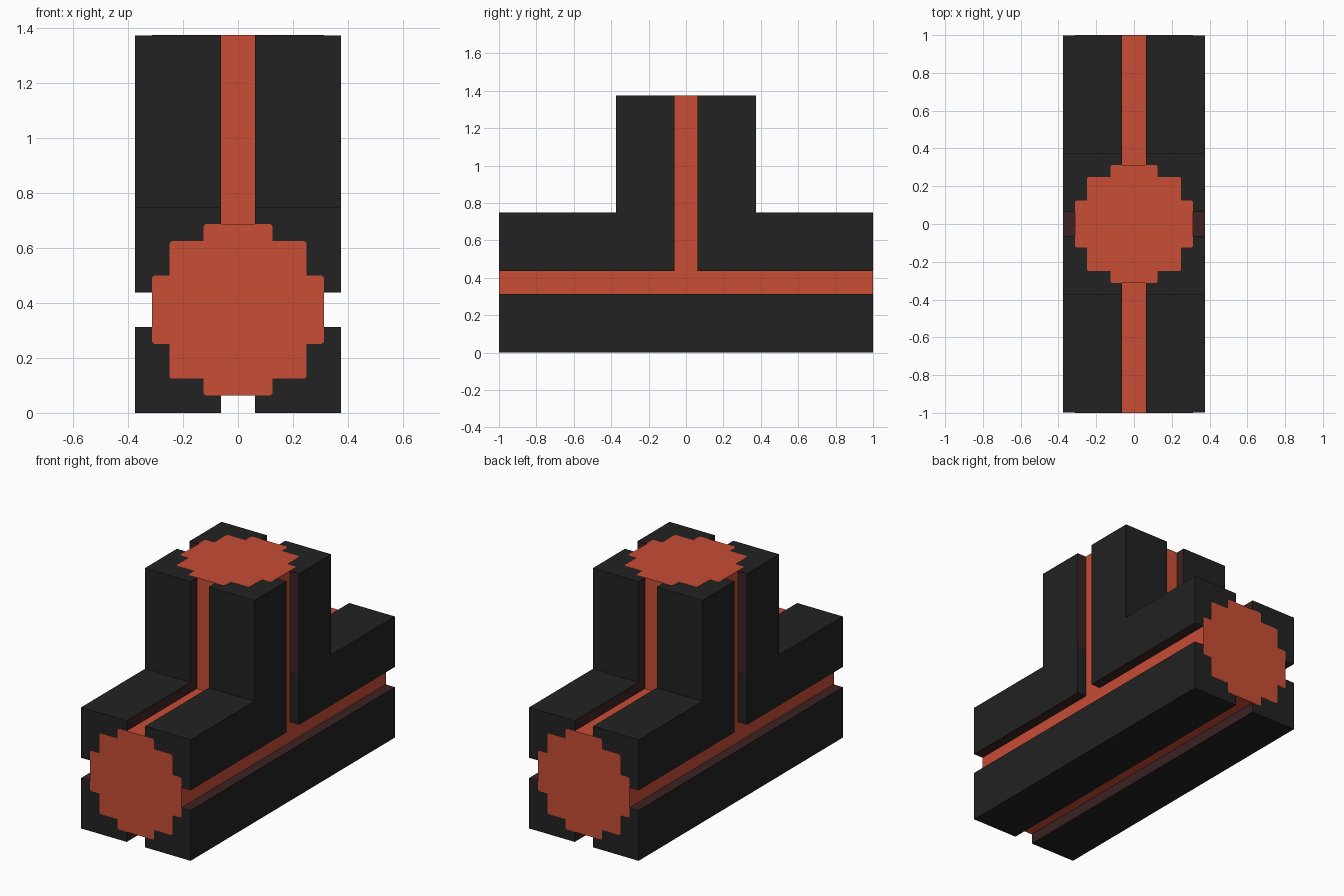
import bpy, bmesh
from mathutils import Matrix, Vector

if "Cube" in bpy.data.objects:
    bpy.data.objects.remove(bpy.data.objects["Cube"])

def material(name, rgb):
    m = bpy.data.materials.new(name)
    m.diffuse_color = (*rgb, 1)
    m.use_nodes = True
    m.node_tree.nodes["Principled BSDF"].inputs["Base Color"].default_value = m.diffuse_color
    return m

BLACK = material("charcoal", (0.016, 0.016, 0.016))
RED = material("brick red", (0.578, 0.075, 0.036))
BROWN = material("dark maroon", (0.045, 0.016, 0.017))

HALF, CORE, GAP = 0.375, 0.3125, 0.0625   # casing, core and groove half widths
MID, TOP, END = 0.375, 1.375, 1.0         # pipe axis height, branch top, pipe end
LIP = 0.001                               # casing sits just under the end caps

def finish(name, bm, mats):
    bmesh.ops.recalc_face_normals(bm, faces=bm.faces)
    me = bpy.data.meshes.new(name)
    bm.to_mesh(me)
    bm.free()
    for m in mats:
        me.materials.append(m)
    ob = bpy.data.objects.new(name, me)
    bpy.context.collection.objects.link(ob)
    return ob

def box(name, lo, hi, mats, is_wall=None, drop=None):
    """Box between two corners; is_wall picks second-material faces, drop removes faces."""
    lo, hi = Vector(lo), Vector(hi)
    bm = bmesh.new()
    size = hi - lo
    bmesh.ops.create_cube(bm, size=1, matrix=Matrix.Translation((lo + hi) / 2)
                          @ Matrix.Diagonal((*size, 1)))
    for f in bm.faces:
        if is_wall and is_wall(f.calc_center_median()):
            f.material_index = 1
    if drop:
        gone = [f for f in bm.faces if drop(f.calc_center_median())]
        bmesh.ops.delete(bm, geom=gone, context='FACES')
    return finish(name, bm, mats)

def near(a, b):
    return abs(abs(a) - b) < 1e-4

def span(s, a, b):
    return sorted((s * a, s * b))

# Red inner core: long pipe and upright branch
box("pipe_core", (-CORE, -END + 0.005, MID - CORE), (CORE, END - 0.005, MID + CORE), [RED])
box("branch_core", (-CORE, -CORE, MID + CORE), (CORE, CORE, TOP - 0.005), [RED],
    drop=lambda c: near(c.z, MID + CORE))

# Casing: lower rails, upper rails and branch posts, with maroon groove walls
for sx in (-1, 1):
    x0, x1 = span(sx, GAP, HALF)
    side = "left" if sx < 0 else "right"
    box(f"lower_rail_{side}", (x0, -END + LIP, 0), (x1, END - LIP, MID - GAP), [BLACK, BROWN],
        lambda c: near(c.x, GAP) or near(c.z, MID - GAP))
    for sy in (-1, 1):
        where = f"{side}_{'front' if sy < 0 else 'back'}"
        y0, y1 = span(sy, GAP, END - LIP)
        box(f"upper_rail_{where}", (x0, y0, MID + GAP), (x1, y1, MID + HALF), [BLACK, BROWN],
            lambda c: near(c.x, GAP) or near(c.z, MID + GAP))
        y0, y1 = span(sy, GAP, HALF)
        box(f"branch_post_{where}", (x0, y0, MID + HALF), (x1, y1, TOP - LIP), [BLACK, BROWN],
            lambda c: near(c.x, GAP) or near(c.y, GAP),
            drop=lambda c: near(c.z, MID + HALF))

# Stepped disc outline: one quarter, turned four times
C = 0.008
quarter = [(CORE, 0.125 - C), (CORE - C, 0.125), (0.25, 0.125), (0.25, 0.25 - C),
           (0.25 - C, 0.25), (0.125, 0.25), (0.125, CORE - C), (0.125 - C, CORE)]

def cap(name, matrix):
    bm = bmesh.new()
    pts = list(quarter)
    outline = []
    for _ in range(4):
        outline += pts
        pts = [(-y, x) for x, y in pts]
    face = bm.faces.new([bm.verts.new((x, y, 0)) for x, y in outline])
    ext = bmesh.ops.extrude_face_region(bm, geom=[face])
    bmesh.ops.translate(bm, vec=(0, 0, -0.008),
                        verts=[v for v in ext["geom"] if isinstance(v, bmesh.types.BMVert)])
    bm.transform(matrix)
    return finish(name, bm, [RED])

# Flush red end caps
cap("branch_cap", Matrix.Translation((0, 0, TOP)))
for name, s in (("front_cap", -1), ("back_cap", 1)):
    cap(name, Matrix.Translation((0, s * END, MID)) @ Matrix.Rotation(-s * 1.5707963, 4, 'X'))
